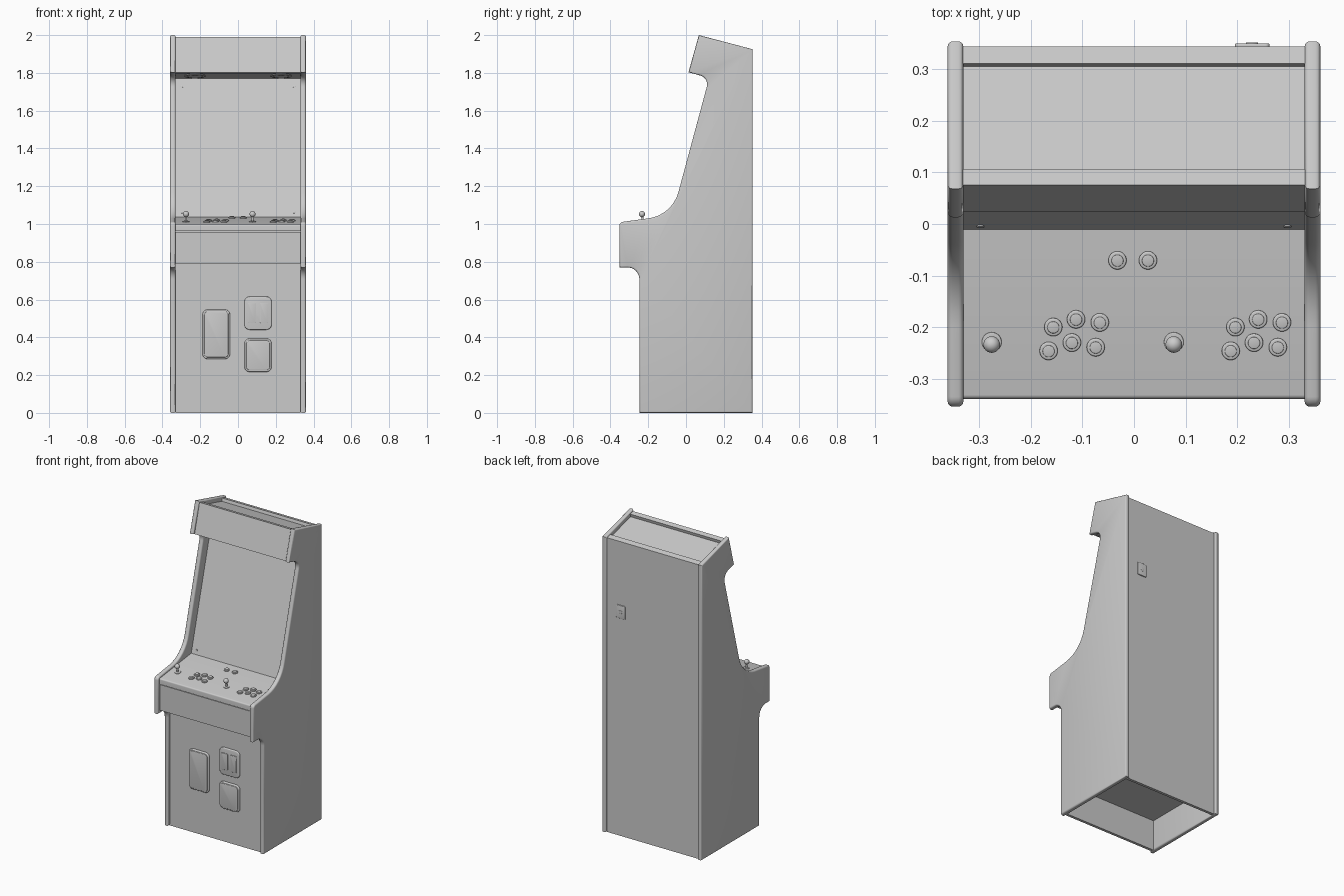
import bpy, bmesh, math
from mathutils import Vector

if "Cube" in bpy.data.objects:
    bpy.data.objects.remove(bpy.data.objects["Cube"])


def finish(bm, name, angle=35):
    bmesh.ops.recalc_face_normals(bm, faces=bm.faces)
    me = bpy.data.meshes.new(name)
    bm.to_mesh(me)
    bm.free()
    ob = bpy.data.objects.new(name, me)
    bpy.context.collection.objects.link(ob)
    bpy.ops.object.select_all(action='DESELECT')
    ob.select_set(True)
    bpy.context.view_layer.objects.active = ob
    bpy.ops.object.shade_smooth_by_angle(angle=math.radians(angle))
    return ob


def rounded(corners, steps=8):
    """Replace each (u, v, radius) corner by a fillet arc; plain (u, v) stays sharp."""
    out = []
    n = len(corners)
    for i, c in enumerate(corners):
        p = Vector(c[:2])
        if len(c) < 3:
            out.append(p)
            continue
        a = (Vector(corners[i - 1][:2]) - p).normalized()
        b = (Vector(corners[(i + 1) % n][:2]) - p).normalized()
        half = a.angle(b) / 2
        centre = p + (a + b).normalized() * c[2] / math.sin(half)
        tan = c[2] / math.tan(half)
        v0, v1 = p + a * tan - centre, p + b * tan - centre
        sweep = v0.angle(v1)
        for k in range(steps + 1):
            t = k / steps
            out.append(centre + (v0 * math.sin((1 - t) * sweep) + v1 * math.sin(t * sweep)) / math.sin(sweep))
    return out


def prism(name, pts, lo, hi, axis='X', bevel=0.0, segments=3):
    """Extrude a profile along X (points are y, z) or along Y (points are x, z)."""
    bm = bmesh.new()
    place = (lambda p, d: (d, p[0], p[1])) if axis == 'X' else (lambda p, d: (p[0], d, p[1]))
    face = bm.faces.new([bm.verts.new(place(p, lo)) for p in pts])
    ext = bmesh.ops.extrude_face_region(bm, geom=[face])
    caps = [g for g in ext['geom'] if isinstance(g, bmesh.types.BMFace)] + [face]
    verts = [g for g in ext['geom'] if isinstance(g, bmesh.types.BMVert)]
    bmesh.ops.translate(bm, verts=verts, vec=Vector(place((0, 0), hi - lo)))
    bmesh.ops.recalc_face_normals(bm, faces=bm.faces)
    if bevel:
        edges = list({e for f in caps for e in f.edges})
        bmesh.ops.bevel(bm, geom=edges, offset=bevel, segments=segments, profile=0.5,
                        affect='EDGES', clamp_overlap=True)
    return finish(bm, name)


def slab(name, p, q, t=0.018, half=0.331):
    """Flat board spanning the cabinet between side-view points p and q, thickness inward."""
    p, q = Vector(p), Vector(q)
    d = (q - p).normalized()
    n = Vector((d.y, -d.x)) * t
    return prism(name, [p, q, q + n, p + n], -half, half)


def disc(name, base, normal, r, h, bevel=0.0, sides=28):
    """Round part standing on base and pointing along normal."""
    bm = bmesh.new()
    bmesh.ops.create_cone(bm, cap_ends=True, segments=sides, radius1=r, radius2=r, depth=h)
    if bevel:
        rim = [e for e in bm.edges if all(v.co.z > 0 for v in e.verts)]
        bmesh.ops.bevel(bm, geom=rim, offset=bevel, segments=3, profile=0.5, affect='EDGES')
    n = Vector(normal).normalized()
    ob = finish(bm, name)
    ob.rotation_mode = 'QUATERNION'
    ob.rotation_quaternion = n.to_track_quat('Z', 'Y')
    ob.location = Vector(base) + n * h / 2
    return ob


def plate(name, x0, x1, z0, z1, y0, y1, r=0.025, bevel=0.005):
    pts = rounded([(x0, z0, r), (x1, z0, r), (x1, z1, r), (x0, z1, r)], 6)
    return prism(name, pts, y0, y1, 'Y', bevel)


# Side panels with rounded edge trim
side = rounded([(-0.247, 0), (0.353, 0), (0.353, 1.925), (0.068, 2.0), (0.013, 1.803),
                (0.123, 1.774, 0.05), (-0.073, 1.047, 0.19), (-0.353, 1.009, 0.022),
                (-0.353, 0.77), (-0.247, 0.77, 0.062)])
for tag, x0, x1 in (("left", -0.36, -0.33), ("right", 0.33, 0.36)):
    prism(tag + "_side_panel", side, x0, x1, bevel=0.009)

# Boards between the sides
boards = {
    "kick_panel": ((-0.232, 0), (-0.232, 0.80)),
    "control_box_underside": ((-0.225, 0.79), (-0.335, 0.79)),
    "control_box_front": ((-0.335, 0.79), (-0.335, 0.958)),
    "screen_panel": ((-0.011, 1.036), (0.19, 1.78)),
    "speaker_panel": ((0.195, 1.768), (0.027, 1.803)),
    "marquee": ((0.024, 1.802), (0.075, 1.99)),
    "top_front_rail": ((0.075, 1.99), (0.105, 1.982)),
    "top_inset_panel": ((0.095, 1.964), (0.32, 1.905)),
    "top_back_rail": ((0.31, 1.928), (0.343, 1.919)),
    "back_panel": ((0.343, 1.919), (0.343, 0)),
    "base_floor": ((-0.23, 0.218), (0.34, 0.218)),
}
for name, (p, q) in boards.items():
    slab(name, p, q, 0.03 if "rail" in name else 0.018)

# Control panel with folded front lip
prism("control_panel", rounded([(-0.338, 0.962), (-0.338, 0.998, 0.009), (-0.005, 1.039),
                                (-0.005, 1.022), (-0.32, 0.982), (-0.32, 0.962)], 5), -0.331, 0.331)
SLOPE = 0.041 / 0.333
UP = Vector((0, -SLOPE, 1)).normalized()


def on_panel(x, y):
    return Vector((x, y, 0.998 + (y + 0.338) * SLOPE))


def button(name, x, y):
    p = on_panel(x, y)
    disc(name + "_collar", p, UP, 0.0175, 0.007, 0.003)
    disc(name + "_plunger", p, UP, 0.0115, 0.010, 0.002)


# Joysticks and action buttons for both players, then start buttons
layout = [(-0.165, -0.245), (-0.120, -0.229), (-0.074, -0.238),
          (-0.156, -0.199), (-0.112, -0.184), (-0.066, -0.190)]
for player in (0, 1):
    dx = 0.352 * player
    tag = f"player_{player + 1}"
    for i, (x, y) in enumerate(layout):
        button(f"{tag}_button_{i + 1}", x + dx, y)
    p = on_panel(-0.275 + dx, -0.228)
    disc(tag + "_stick_washer", p, UP, 0.019, 0.004, 0.002)
    disc(tag + "_stick_shaft", p, UP, 0.006, 0.035)
    bm = bmesh.new()
    bmesh.ops.create_uvsphere(bm, u_segments=24, v_segments=14, radius=0.016)
    ball = finish(bm, tag + "_stick_ball")
    ball.location = p + UP * 0.041
for i, x in enumerate((-0.032, 0.027)):
    button(f"start_button_{i + 1}", x, -0.07)

# Screen bolts and speaker grilles, mirrored
screen_out = Vector((0, -0.744, 0.201))
for sx, tag in ((-1, "left"), (1, "right")):
    for level, z in (("lower", 1.063), ("upper", 1.728)):
        y = -0.011 + (z - 1.036) * 0.201 / 0.744
        disc(f"{tag}_{level}_screen_bolt", (sx * 0.297, y, z), screen_out, 0.007, 0.003, 0.001, 16)
    disc(tag + "_speaker_grille", (sx * 0.228, 0.11, 1.786), (0, -0.2, -1), 0.055, 0.005, 0.002, 36)
    disc(tag + "_speaker_cone", (sx * 0.228, 0.11, 1.786), (0, -0.2, -1), 0.042, 0.007, 0.001, 36)

# Coin doors: frame plate with a raised inner door
doors = {"cash_door": (-0.188, -0.042, 0.285, 0.547),
         "coin_door": (0.034, 0.178, 0.440, 0.616),
         "return_door": (0.034, 0.178, 0.217, 0.394)}
for name, (x0, x1, z0, z1) in doors.items():
    plate(name + "_frame", x0, x1, z0, z1, -0.242, -0.225, 0.028)
    if name != "coin_door":
        m = 0.009
        plate(name, x0 + m, x1 - m, z0 + m, z1 - m, -0.246, -0.23, 0.02, 0.003)
for i, x in enumerate((0.074, 0.138)):
    plate(f"coin_slot_{i + 1}", x - 0.022, x + 0.022, 0.475, 0.583, -0.246, -0.23, 0.005, 0.002)

# Rear lock plate
plate("rear_lock_plate", 0.195, 0.262, 1.42, 1.505, 0.335, 0.349, 0.008, 0.003)
disc("rear_lock_barrel", (0.228, 0.348, 1.462), (0, 1, 0), 0.012, 0.003, 0.001, 20)
